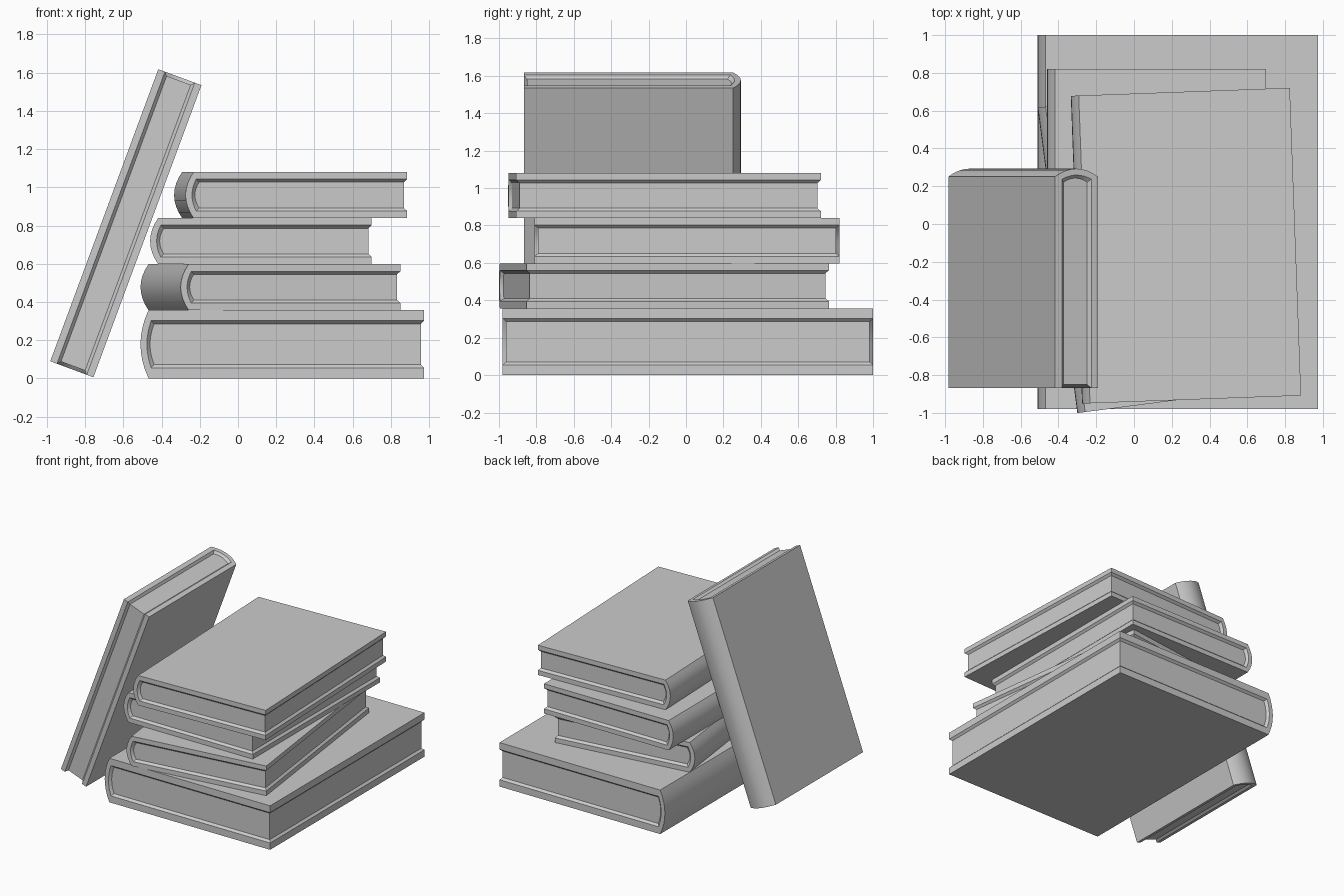
import bpy, bmesh, math
from mathutils import Matrix, Vector

cube = bpy.data.objects.get("Cube")
if cube:
    bpy.data.objects.remove(cube, do_unlink=True)

grey = bpy.data.materials.new("plain grey")
grey.use_nodes = True
colour = (0.6, 0.6, 0.6, 1)
grey.diffuse_color = colour
grey.node_tree.nodes["Principled BSDF"].inputs["Base Color"].default_value = colour

ARC = 8          # segments in the rounded spine
BULGE = 0.042    # how far the spine swells out
LIP = 0.016      # bevel between the cover and the recessed pages


def c_profile(fore, spine, bulge, low, high):
    """Open C shape: bottom fore edge, around the spine, top fore edge."""
    points = [(fore, low)]
    for i in range(ARC + 1):
        u = 2 * i / ARC - 1
        points.append((spine - bulge * (1 - u * u), low + (high - low) * i / ARC))
    return points + [(fore, high)]


def book(name, width, length, height, matrix):
    """Book centred on its origin, spine on local -x, length along local y."""
    cover = 0.155 * height
    fore, spine = width / 2, -width / 2 + BULGE
    half = height / 2
    rim = half - cover
    block = rim - LIP
    outer = c_profile(fore, spine, BULGE, -half, half)
    inner = c_profile(fore, spine + 0.014, 0.022, -rim, rim)
    pages = c_profile(fore - LIP, spine + 0.03, 0.022, -block, block)

    bm = bmesh.new()
    ends = []
    for side in (-1, 1):
        rings = []
        for ring, recess in ((outer, 0), (inner, 0), (pages, 0.018)):
            y = side * (length / 2 - recess)
            rings.append([bm.verts.new((x, y, z)) for x, z in ring])
        ends.append(rings)
        # cover end, bevelled lip and page end
        for a, b in zip(rings, rings[1:]):
            for i in range(len(a) - 1):
                bm.faces.new((a[i], a[i + 1], b[i + 1], b[i]))
        bm.faces.new(rings[2])
    front, back = ends
    # outside of the cover and spine
    for i in range(len(outer) - 1):
        bm.faces.new((front[0][i], front[0][i + 1], back[0][i + 1], back[0][i]))
    # fore edges of both boards with their lips
    for k in (0, -1):
        for r in (0, 1):
            bm.faces.new((front[r][k], front[r + 1][k], back[r + 1][k], back[r][k]))
    # page fore edge
    bm.faces.new((front[2][0], front[2][-1], back[2][-1], back[2][0]))
    bmesh.ops.recalc_face_normals(bm, faces=bm.faces[:])

    mesh = bpy.data.meshes.new(name)
    bm.to_mesh(mesh)
    bm.free()
    mesh.materials.append(grey)
    obj = bpy.data.objects.new(name, mesh)
    bpy.context.collection.objects.link(obj)
    obj.matrix_world = matrix
    bpy.ops.object.select_all(action='DESELECT')
    obj.select_set(True)
    bpy.context.view_layer.objects.active = obj
    bpy.ops.object.shade_smooth_by_angle(angle=math.radians(28))
    return obj


# stacked books: name, width, length, height, centre x, centre y, turn in degrees
stack = [
    ("large_bottom_book", 1.485, 1.98, 0.357, 0.232, 0.01, 0),
    ("second_book", 1.16, 1.63, 0.241, 0.17, -0.118, 7.4),
    ("third_book", 1.16, 1.63, 0.241, 0.12, 0.005, 0),
    ("top_book", 1.16, 1.63, 0.241, 0.275, -0.115, 2.1),
]
z = 0
for name, w, l, h, x, y, turn in stack:
    place = Matrix.Translation((x, y, z + h / 2)) @ Matrix.Rotation(math.radians(turn), 4, 'Z')
    book(name, w, l, h, place)
    z += h

# leaning book: spine to the back, standing on end and tipped toward the stack
tilt = math.radians(20.3)
fore_dir = Vector((0, -1, 0))
up_dir = Vector((math.sin(tilt), 0, math.cos(tilt)))
lean = Matrix((fore_dir, up_dir, fore_dir.cross(up_dir))).transposed().to_4x4()
book("leaning_book", 1.16, 1.63, 0.241, Matrix.Translation((-0.587, -0.287, 0.812)) @ lean)
